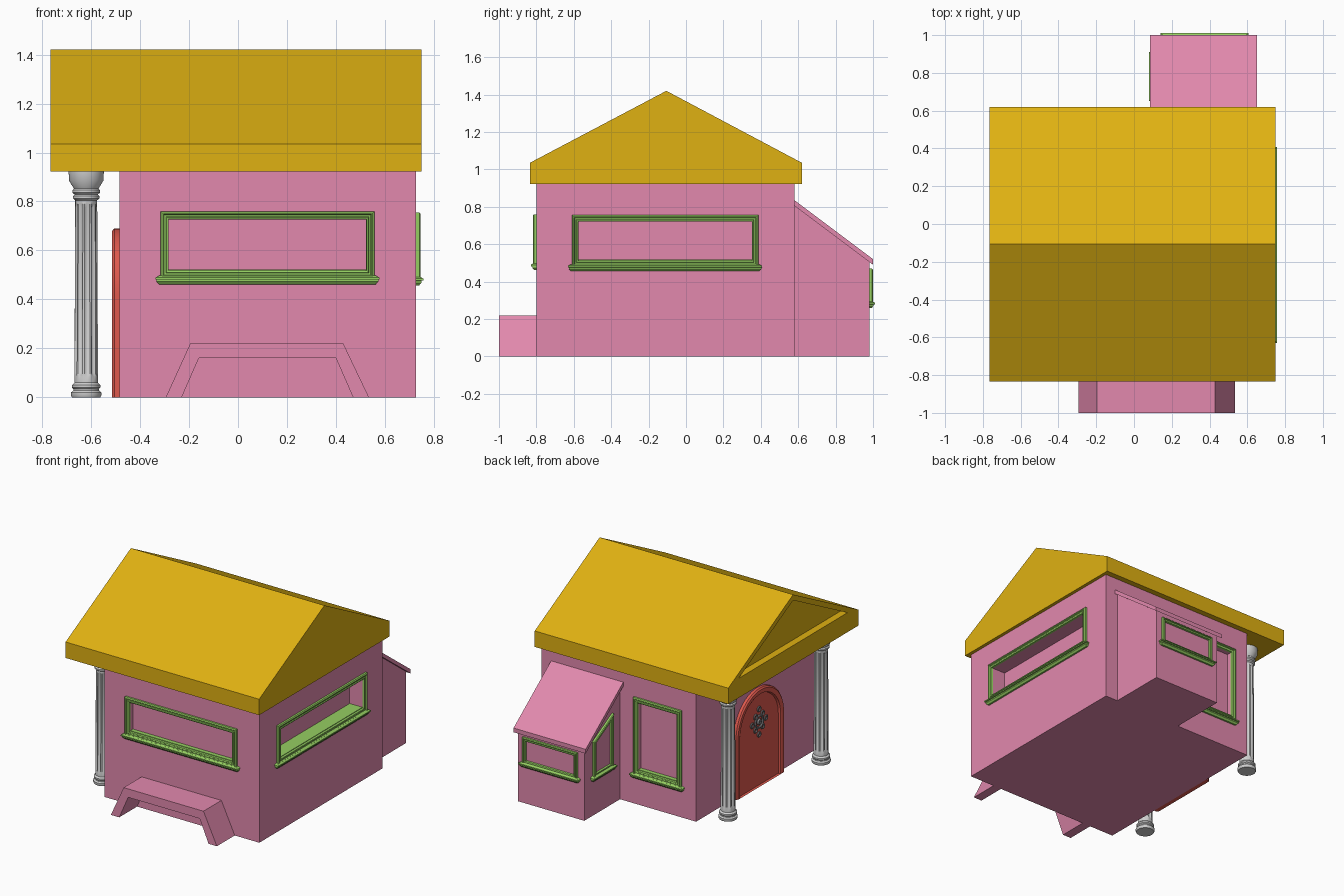
import bpy, bmesh, math
from mathutils import Vector

if "Cube" in bpy.data.objects:
    bpy.data.objects.remove(bpy.data.objects["Cube"])


def material(name, rgb):
    m = bpy.data.materials.new(name)
    m.use_nodes = True
    m.diffuse_color = (*rgb, 1)
    m.node_tree.nodes["Principled BSDF"].inputs["Base Color"].default_value = (*rgb, 1)
    return m


PINK = material("pink_plaster", (0.76, 0.25, 0.42))
YELLOW = material("yellow_roof", (0.74, 0.44, 0.006))
GREEN = material("green_trim", (0.30, 0.62, 0.12))
RED = material("red_door", (0.73, 0.10, 0.075))
STONE = material("grey_stone", (0.63, 0.63, 0.63))
METAL = material("dark_metal", (0.25, 0.25, 0.26))


def loft(name, rings, mat, cap_start=True, cap_end=True, smooth=False, loop=False):
    """Skin a list of equal closed point rings."""
    bm = bmesh.new()
    rows = [[bm.verts.new(p) for p in ring] for ring in rings]
    n = len(rows[0])
    pairs = list(zip(rows, rows[1:])) + ([(rows[-1], rows[0])] if loop else [])
    for a, b in pairs:
        for i in range(n):
            j = (i + 1) % n
            bm.faces.new((a[i], a[j], b[j], b[i]))
    if not loop:
        if cap_start:
            bm.faces.new(rows[0])
        if cap_end:
            bm.faces.new(rows[-1])
    bmesh.ops.recalc_face_normals(bm, faces=bm.faces)
    mesh = bpy.data.meshes.new(name)
    bm.to_mesh(mesh)
    bm.free()
    mesh.materials.append(mat)
    ob = bpy.data.objects.new(name, mesh)
    bpy.context.collection.objects.link(ob)
    if smooth:
        bpy.ops.object.select_all(action="DESELECT")
        ob.select_set(True)
        bpy.context.view_layer.objects.active = ob
        bpy.ops.object.shade_smooth_by_angle(angle=math.radians(35))
    return ob


def box(name, lo, hi, mat):
    rings = [[(lo[0], lo[1], z), (hi[0], lo[1], z), (hi[0], hi[1], z), (lo[0], hi[1], z)]
             for z in (lo[2], hi[2])]
    return loft(name, rings, mat)


def prism_x(name, profile, x0, x1, mat):
    return loft(name, [[(x, y, z) for y, z in profile] for x in (x0, x1)], mat)


def cut(target, cutter):
    mod = target.modifiers.new("opening", "BOOLEAN")
    mod.operation = "DIFFERENCE"
    mod.solver = "EXACT"
    mod.object = cutter
    cutter.hide_render = True
    bpy.ops.object.select_all(action="DESELECT")
    bpy.context.view_layer.objects.active = target
    target.select_set(True)
    bpy.ops.object.modifier_apply(modifier=mod.name)
    bpy.data.objects.remove(cutter)


def inset(poly, d):
    """Offset a convex counter-clockwise polygon inwards."""
    pts = [Vector(p) for p in poly]
    out = []
    for i, p in enumerate(pts):
        e0 = (p - pts[i - 1]).normalized()
        e1 = (pts[(i + 1) % len(pts)] - p).normalized()
        n0, n1 = Vector((-e0.y, e0.x)), Vector((-e1.y, e1.x))
        out.append(p + (n0 + n1) * d / (1 + n0.dot(n1)))
    return out


# Wall planes: (along, height, outward) to world
X0, X1, Y0, Y1 = -0.485, 0.727, -0.80, 0.58
RIDGE = -0.105
front = lambda a, z, d: (a, Y0 - d, z)
side = lambda a, z, d: (X1 + d, a, z)
back = lambda a, z, d: (a, Y1 + d, z)
porch = lambda a, z, d: (X0 - d, a, z)
shed_back = lambda a, z, d: (a, 0.98 + d, z)
shed_side = lambda a, z, d: (0.11 - d, a, z)


def window(name, wall, a0, a1, z0, z1, z2=None, width=0.034, body=None, depth=0.03):
    poly = [(a0, z0), (a1, z0), (a1, z1 if z2 is None else z2), (a0, z1)]
    steps = [(0, 0), (0, 0.014), (0.2, 0.019), (0.35, 0.019), (0.45, 0.011),
             (0.65, 0.011), (0.75, 0.016), (0.95, 0.014), (1, 0)]
    loft(name + "_frame", [[wall(p[0], p[1], d) for p in inset(poly, f * width)]
                           for f, d in steps], GREEN, False, False)
    # Sill with a tapered moulding underneath
    def slab(grow, z, d):
        return [wall(a, z, e) for a, e in ((a0 - grow, 0), (a1 + grow, 0),
                                           (a1 + grow, d), (a0 - grow, d))]
    loft(name + "_sill", [slab(0.005, z0 - 0.024, 0.012), slab(0.016, z0 - 0.012, 0.022),
                          slab(0.016, z0 - 0.004, 0.022), slab(0.02, z0 - 0.003, 0.03),
                          slab(0.02, z0 + 0.005, 0.03), slab(0.005, z0 + 0.012, 0.018)], GREEN)
    if body:
        hole = inset(poly, width)
        cut(body, loft("cutter", [[wall(p[0], p[1], d) for p in hole]
                                  for d in (-depth, 0.1)], PINK))
        h0, h1, zb = hole[0].x, hole[1].x, hole[0].y
        loft(name + "_inner_sill", [[wall(h0, z, 0), wall(h1, z, 0),
                                     wall(h1, z, -depth), wall(h0, z, -depth)]
                                    for z in (zb - 0.001, zb + 0.004)], GREEN)


# House and rear lean-to
house = box("house_walls", (X0, Y0, 0), (X1, Y1, 0.922), PINK)
prism_x("lean_to_walls", [(Y1, 0), (0.98, 0), (0.98, 0.505), (Y1, 0.805)], 0.11, 0.63, PINK)
prism_x("lean_to_roof", [(Y1, 0.805), (1.0, 0.49), (1.0, 0.52), (Y1, 0.835)], 0.085, 0.65, PINK)

# Front bench with splayed legs
bench = [(-0.295, 0), (-0.23, 0), (-0.16, 0.16), (0.40, 0.16),
         (0.47, 0), (0.535, 0), (0.43, 0.22), (-0.195, 0.22)]
loft("front_bench", [[(x, y, z) for x, z in bench] for y in (-1.0, Y0)], PINK)

# Gabled roof with a sunken pediment over the porch
roof = prism_x("roof", [(-0.835, 0.922), (0.62, 0.922), (0.62, 1.035),
                        (RIDGE, 1.42), (-0.835, 1.035)], -0.765, 0.75, YELLOW)
cut(roof, prism_x("cutter", [(RIDGE - 0.608, 1.06), (RIDGE + 0.608, 1.06), (RIDGE, 1.38)],
                  -0.9, -0.715, YELLOW))

# Windows
window("front_window", front, -0.317, 0.557, 0.485, 0.76, body=house)
window("side_window", side, -0.61, 0.387, 0.48, 0.755, body=house, depth=0.1)
window("back_window", back, -0.375, 0.0, 0.21, 0.757, body=house)
window("lean_to_back_window", shed_back, 0.16, 0.587, 0.282, 0.47, width=0.025)
window("lean_to_side_window", shed_side, 0.67, 0.89, 0.27, 0.645, 0.525, width=0.025)


# Arched door
def arch(r, d):
    top = [(RIDGE + r * math.cos(t * math.pi / 24), 0.423 + r * math.sin(t * math.pi / 24))
           for t in range(25)]
    return [porch(a, z, d) for a, z in [(RIDGE + r, 0)] + top + [(RIDGE - r, 0)]]


loft("door_surround", [arch(0.267, 0), arch(0.267, 0.02), arch(0.257, 0.029), arch(0.237, 0.03),
                       arch(0.226, 0.024), arch(0.22, 0.01)], RED, smooth=True)


# Door ornament: central ring, radiating scrolls and a boss
def ring(name, a, z, radius, thick):
    rows = []
    for i in range(16):
        t = i * math.tau / 16
        rows.append([porch(a + (radius + thick * math.cos(s)) * math.cos(t),
                           z + (radius + thick * math.cos(s)) * math.sin(t),
                           0.014 + thick * math.sin(s))
                     for s in (k * math.tau / 6 for k in range(6))])
    loft(name, rows, METAL, smooth=True, loop=True)


ring("door_ornament_ring", RIDGE, 0.45, 0.042, 0.008)
ring("door_ornament_boss", RIDGE, 0.45, 0.012, 0.011)
for i in range(8):
    t = i * math.tau / 8
    reach = 0.09 if i % 2 == 0 else 0.066
    ring("door_ornament_scroll", RIDGE + 0.85 * reach * math.cos(t),
         0.45 + reach * math.sin(t), 0.015, 0.006)


# Fluted porch columns
def circle(cy, r, z, flute=0):
    return [(-0.62 + (r - flute * (k % 4 > 1)) * math.cos(k * math.tau / 40),
             cy + (r - flute * (k % 4 > 1)) * math.sin(k * math.tau / 40), z)
            for k in range(40)]


PROFILE = [(0.058, 0), (0.062, 0.008), (0.062, 0.02), (0.053, 0.028), (0.052, 0.034),
           (0.058, 0.04), (0.058, 0.05), (0.048, 0.06), (0.048, 0.085), (0.048, 0.1, 0.009),
           (0.045, 0.775, 0.009), (0.045, 0.79), (0.045, 0.805), (0.054, 0.812), (0.054, 0.822),
           (0.047, 0.828), (0.056, 0.836), (0.056, 0.846), (0.05, 0.852), (0.07, 0.885),
           (0.072, 0.922)]
for name, offset in (("back", 0.52), ("front", -0.52)):
    loft(name + "_column", [circle(RIDGE + offset, *p) for p in PROFILE], STONE, smooth=True)
